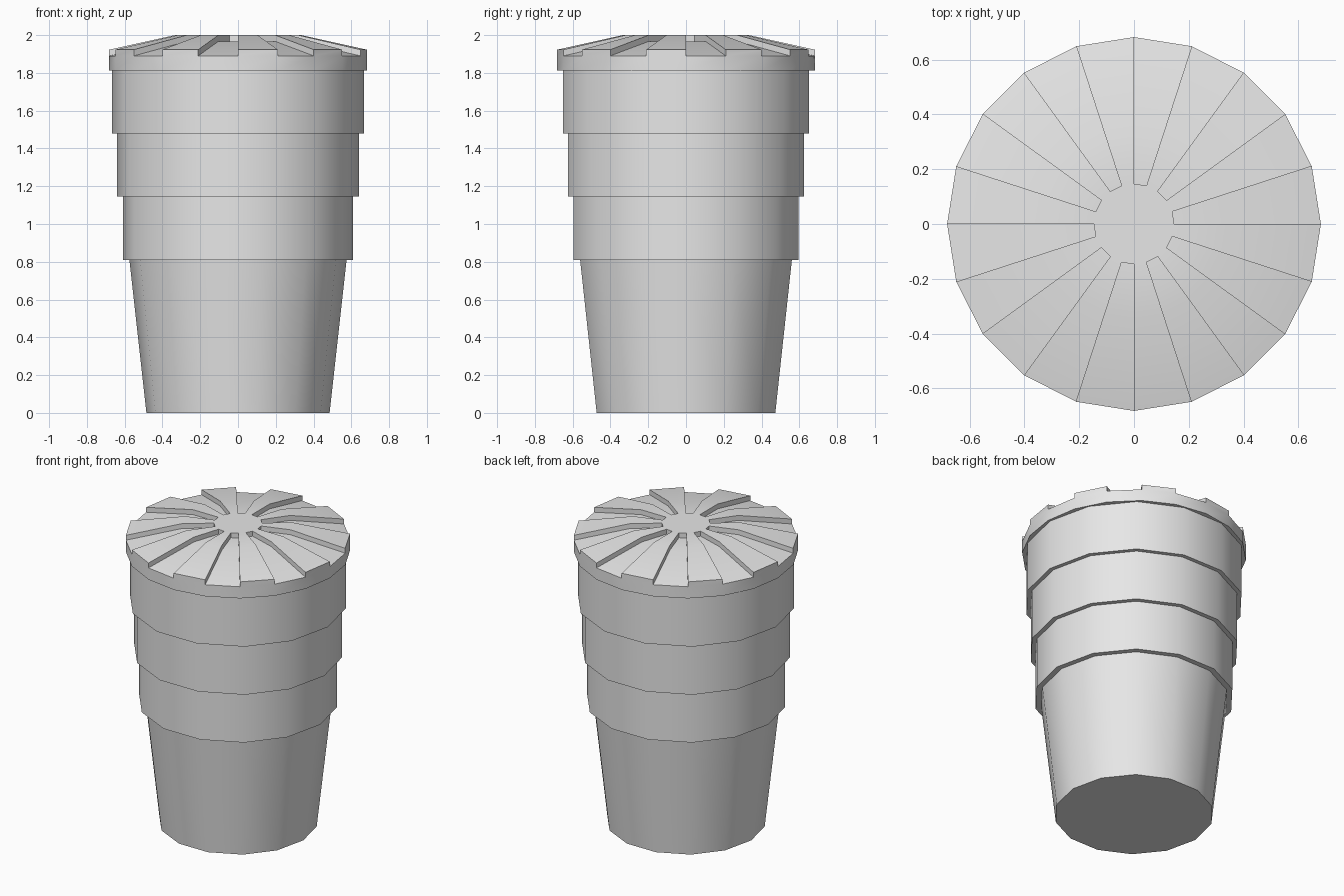
import bpy, bmesh, math
from mathutils import Matrix, Vector

cube = bpy.data.objects.get("Cube")
if cube:
    bpy.data.objects.remove(cube, do_unlink=True)

GREY = 0.8
grey = bpy.data.materials.new("plain_grey")
grey.use_nodes = True
grey.diffuse_color = (GREY, GREY, GREY, 1)
grey.node_tree.nodes["Principled BSDF"].inputs["Base Color"].default_value = (GREY, GREY, GREY, 1)


def finish(name, bm):
    """Turn a bmesh into a smooth-shaded object with sharp creases."""
    bmesh.ops.recalc_face_normals(bm, faces=bm.faces)
    mesh = bpy.data.meshes.new(name)
    bm.to_mesh(mesh)
    bm.free()
    mesh.materials.append(grey)
    obj = bpy.data.objects.new(name, mesh)
    bpy.context.collection.objects.link(obj)
    bpy.ops.object.select_all(action='DESELECT')
    obj.select_set(True)
    bpy.context.view_layer.objects.active = obj
    bpy.ops.object.shade_smooth_by_angle(angle=math.radians(30))
    return obj


def drum(name, r_bottom, r_top, z_bottom, z_top, sides=14):
    """Capped cylinder or cone with corners on the x axis."""
    bm = bmesh.new()
    place = Matrix.Translation((0, 0, (z_bottom + z_top) / 2)) @ Matrix.Rotation(math.pi / 2, 4, 'Z')
    bmesh.ops.create_cone(bm, cap_ends=True, segments=sides, radius1=r_bottom,
                          radius2=r_top, depth=z_top - z_bottom, matrix=place)
    return finish(name, bm)


# Tapered cup and its stacked sleeves
drum("cup", 0.485, 0.575, 0, 0.81)
drum("lower_sleeve", 0.61, 0.61, 0.81, 1.145)
drum("middle_sleeve", 0.64, 0.64, 1.145, 1.48)
drum("upper_sleeve", 0.667, 0.667, 1.48, 1.812)

# Lid: alternating raised and sunken wedges around a flat hub
SIDES = 20
RIM, BEND, HUB = 0.682, 0.335, 0.147
BASE, TOP, DROP, SLOPE = 1.812, 2.0, 0.033, 0.077

bm = bmesh.new()


def face(*points):
    bm.faces.new([bm.verts.new(p) for p in points])


def ring_point(k, radius, z):
    a = math.tau * k / SIDES
    return Vector((radius * math.cos(a), radius * math.sin(a), z))


def crest(k, drop):
    """Rim, bend and hub points of the lid top along one spoke."""
    return (ring_point(k, RIM, TOP - SLOPE - drop),
            ring_point(k, BEND, TOP - drop),
            ring_point(k, HUB, TOP - drop))


for k in range(SIDES):
    sunken = k % 2 == 0
    hi_a, hi_b = crest(k, 0), crest(k + 1, 0)
    lo_a, lo_b = crest(k, DROP), crest(k + 1, DROP)
    top_a, top_b = (lo_a, lo_b) if sunken else (hi_a, hi_b)
    base_a, base_b = ring_point(k, RIM, BASE), ring_point(k + 1, RIM, BASE)
    # Side wall and wedge top
    face(base_a, base_b, lo_b[0], lo_a[0])
    for i in range(2):
        face(top_a[i], top_b[i], top_b[i + 1], top_a[i + 1])
        # Step between neighbouring wedges
        face(lo_a[i], lo_a[i + 1], hi_a[i + 1], hi_a[i])
    # Hub wall in a groove, or rim wall of a raised wedge
    j = 2 if sunken else 0
    face(lo_a[j], lo_b[j], hi_b[j], hi_a[j])
    # Hub top and underside
    face(hi_a[2], hi_b[2], Vector((0, 0, TOP)))
    face(base_b, base_a, Vector((0, 0, BASE)))

bmesh.ops.remove_doubles(bm, verts=bm.verts, dist=0.0005)
finish("lid", bm)
